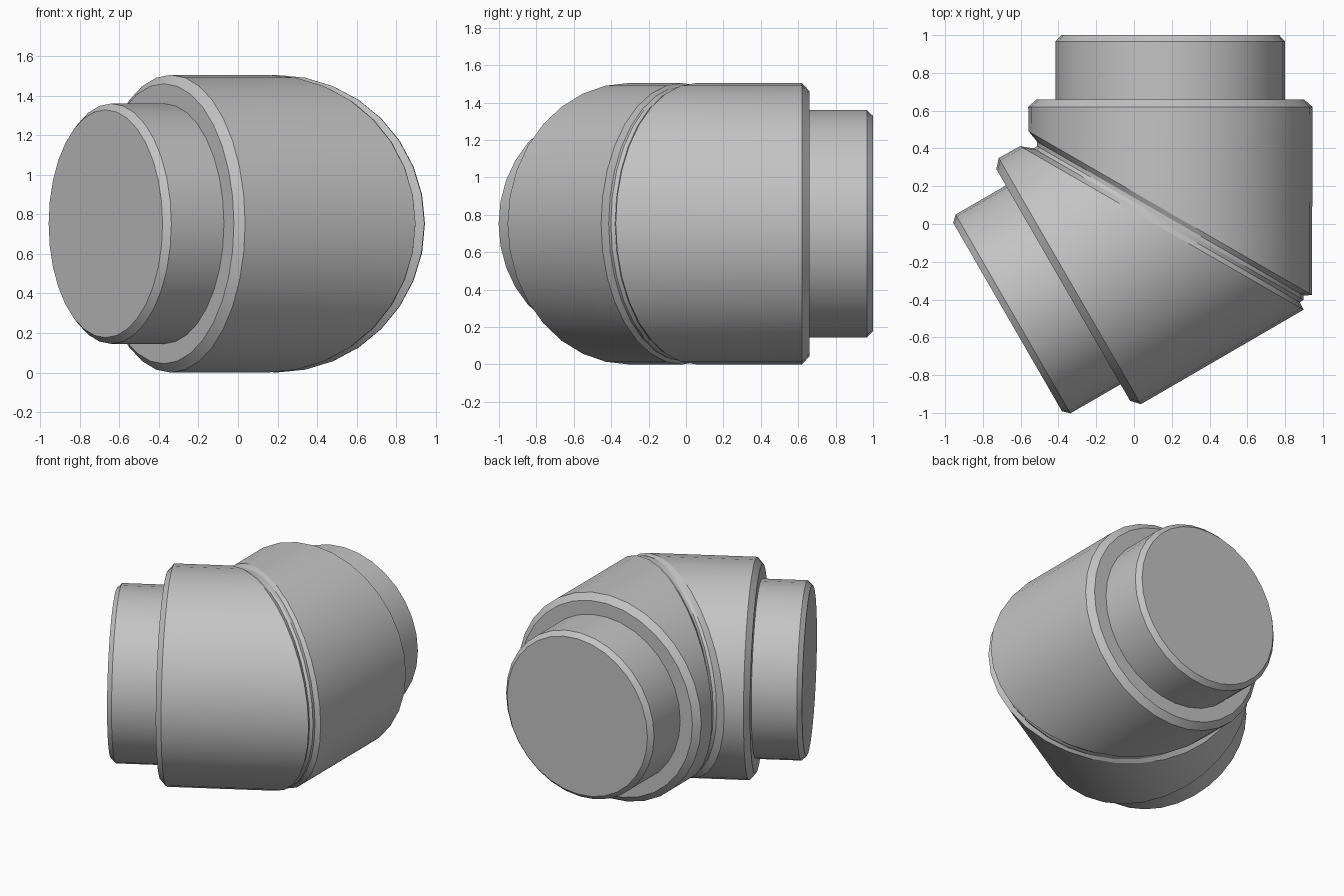
import bpy, bmesh, math
from mathutils import Matrix, Vector

if "Cube" in bpy.data.objects:
    bpy.data.objects.remove(bpy.data.objects["Cube"])

SEG = 32
TILT = math.radians(30)             # joint plane tilt relative to each pipe axis
PIVOT = Vector((0.1925, 0.005, 0.7525))

grey = bpy.data.materials.new("plain grey")
grey.diffuse_color = (0.55, 0.55, 0.55, 1)
grey.use_nodes = True
grey.node_tree.nodes["Principled BSDF"].inputs["Base Color"].default_value = grey.diffuse_color


def square_ring(y, r):
    """Ring perpendicular to the pipe axis."""
    return [(r * math.cos(a), y, r * math.sin(a)) for a in angles]


def mitre_ring(d, rx, rz):
    """Ring in a tilted plane, d away from the joint plane."""
    return [(rx * math.cos(a),
             (d - math.sin(TILT) * rx * math.cos(a)) / math.cos(TILT),
             rz * math.sin(a)) for a in angles]


def build(name, rings, cap_start, flip):
    bm = bmesh.new()
    loops = [[bm.verts.new(p) for p in ring] for ring in rings]
    for lower, upper in zip(loops, loops[1:]):
        for i in range(SEG):
            j = (i + 1) % SEG
            bm.faces.new((lower[i], upper[i], upper[j], lower[j]))
    bm.faces.new(loops[-1][::-1])
    if cap_start:
        bm.faces.new(loops[0])
    # The second half is the first turned over about the joint plane
    if flip:
        axis = Vector((math.cos(TILT), -math.sin(TILT), 0))
        bm.transform(Matrix.Rotation(math.pi, 4, axis))
    bmesh.ops.recalc_face_normals(bm, faces=bm.faces[:])
    mesh = bpy.data.meshes.new(name)
    bm.to_mesh(mesh)
    bm.free()
    mesh.materials.append(grey)
    obj = bpy.data.objects.new(name, mesh)
    obj.location = PIVOT
    bpy.context.collection.objects.link(obj)
    bpy.ops.object.select_all(action='DESELECT')
    obj.select_set(True)
    bpy.context.view_layer.objects.active = obj
    bpy.ops.object.shade_smooth_by_angle(angle=math.radians(25))


angles = [2 * math.pi * i / SEG for i in range(SEG)]

# Mitred body: half of the recessed neck, chamfered mitre, barrel, chamfered end
body = [mitre_ring(0.0, 0.705, 0.738),
        mitre_ring(0.02, 0.705, 0.738),
        mitre_ring(0.045, 0.75, 0.7525),
        square_ring(0.615, 0.7525),
        square_ring(0.655, 0.708)]

# Narrower end collar with a chamfered rim
collar = [square_ring(0.65, 0.6075),
          square_ring(0.962, 0.6075),
          square_ring(0.995, 0.576)]

for side, flip in (("back", False), ("front", True)):
    build(side + "_elbow_body", body, False, flip)
    build(side + "_end_collar", collar, True, flip)
